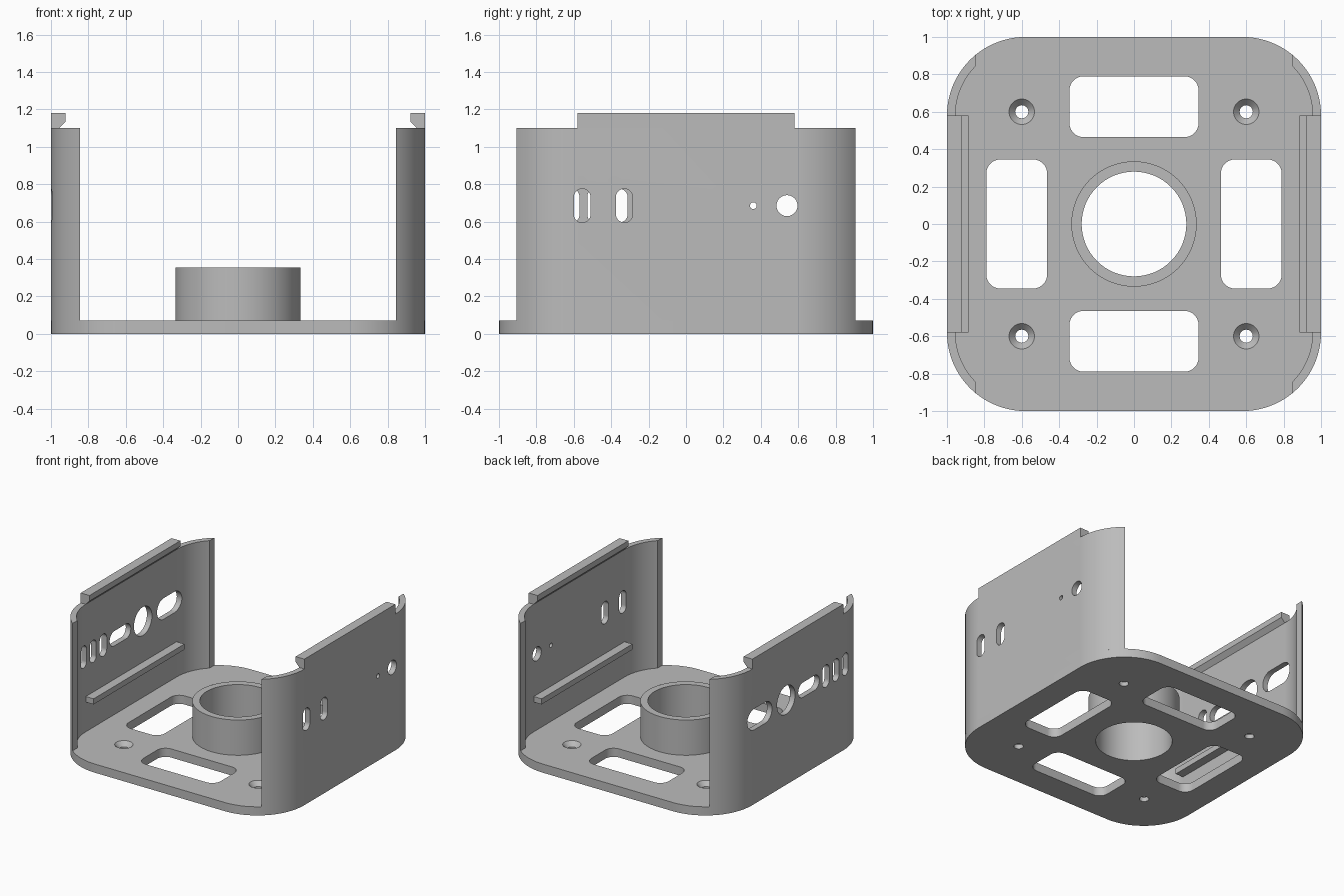
import bpy
import bmesh
from math import sin, cos, acos, pi, radians
from mathutils import Vector

if "Cube" in bpy.data.objects:
    bpy.data.objects.remove(bpy.data.objects["Cube"], do_unlink=True)

grey = bpy.data.materials.new("plain_grey")
grey.use_nodes = True
grey.diffuse_color = (0.5, 0.5, 0.5, 1)
grey.node_tree.nodes["Principled BSDF"].inputs["Base Color"].default_value = (0.5, 0.5, 0.5, 1)

PLATE = 0.07      # plate thickness
WALL_TOP = 1.10
CORNER = 0.42     # outer corner radius
THICK = 0.045     # wall thickness
MID = 1 - CORNER  # corner arc centre
WALL_EDGE = 0.845 # where the walls stop, in x
LIP_HALF = 0.58
HOLE_Z = 0.685


def arc(cx, cy, r, a0, a1, n=24):
    return [(cx + r * cos(a0 + (a1 - a0) * i / n), cy + r * sin(a0 + (a1 - a0) * i / n))
            for i in range(n + 1)]


def rounded_rect(cx, cy, w, h, r, n=16):
    """Outline of a rounded rectangle; slightly short of r it makes a slot."""
    pts = []
    for k, (sx, sy) in enumerate([(1, 1), (-1, 1), (-1, -1), (1, -1)]):
        pts += arc(cx + sx * (w / 2 - r), cy + sy * (h / 2 - r), r, k * pi / 2, (k + 1) * pi / 2, n)
    return pts


def circle(cx, cy, r, n=64):
    return arc(cx, cy, r, 0, 2 * pi, n)[:-1]


def finish(name, bm):
    bmesh.ops.remove_doubles(bm, verts=bm.verts, dist=1e-5)
    bmesh.ops.recalc_face_normals(bm, faces=bm.faces)
    mesh = bpy.data.meshes.new(name)
    bm.to_mesh(mesh)
    bm.free()
    mesh.materials.append(grey)
    obj = bpy.data.objects.new(name, mesh)
    bpy.context.collection.objects.link(obj)
    return obj


def prism(name, pts, lo, hi, axis="z"):
    """Extrude an outline along an axis: z takes (x, y), x takes (y, z), y takes (x, z)."""
    place = {"z": lambda a, b, t: (a, b, t),
             "x": lambda a, b, t: (t, a, b),
             "y": lambda a, b, t: (a, t, b)}[axis]
    bm = bmesh.new()
    face = bm.faces.new([bm.verts.new(place(a, b, lo)) for a, b in pts])
    new = bmesh.ops.extrude_face_region(bm, geom=[face])["geom"]
    shift = Vector(place(0, 0, hi - lo))
    bmesh.ops.translate(bm, vec=shift, verts=[v for v in new if isinstance(v, bmesh.types.BMVert)])
    return finish(name, bm)


def cut(obj, cutters):
    """Subtract the cutters one by one, then discard them."""
    bpy.context.view_layer.objects.active = obj
    for cutter in cutters:
        cutter.hide_render = True
        mod = obj.modifiers.new("cut", "BOOLEAN")
        mod.operation = "DIFFERENCE"
        mod.solver = "EXACT"
        mod.object = cutter
        bpy.ops.object.modifier_apply(modifier=mod.name)
        bpy.data.objects.remove(cutter, do_unlink=True)


def countersink(x, y):
    """Screw hole cutter: narrow shaft opening into a cone at the plate top."""
    bm = bmesh.new()
    rings = []
    for r, z in [(0.035, -0.1), (0.035, 0.035), (0.068, PLATE), (0.068, 0.12)]:
        rings.append([bm.verts.new((a, b, z)) for a, b in circle(x, y, r, 40)])
    for low, high in zip(rings, rings[1:]):
        for i in range(40):
            j = (i + 1) % 40
            bm.faces.new((low[i], low[j], high[j], high[i]))
    bm.faces.new(rings[0])
    bm.faces.new(rings[-1])
    return finish("screw_cutter", bm)


# Base plate with four windows, a centre bore and four screw holes
plate = prism("base_plate", rounded_rect(0, 0, 2, 2, CORNER, 24), 0, PLATE)
tools = [prism("bore_cutter", circle(0, 0, 0.28), -0.1, 0.2)]
for s in (-1, 1):
    tools.append(prism("window_cutter", rounded_rect(0, s * 0.627, 0.69, 0.325, 0.075), -0.1, 0.2))
    tools.append(prism("window_cutter", rounded_rect(s * 0.627, 0, 0.325, 0.69, 0.075), -0.1, 0.2))
    tools += [countersink(s * 0.6, t * 0.6) for t in (-1, 1)]
cut(plate, tools)

# Centre collar
collar = prism("centre_collar", circle(0, 0, 0.335), PLATE, 0.355)
cut(collar, [prism("bore_cutter", circle(0, 0, 0.28), -0.1, 0.5)])
parts = [plate, collar]

# Holes in each wall: (y, width, height); equal sizes give a round hole
holes = {
    "right": [(-0.555, 0.09, 0.18), (-0.33, 0.09, 0.18), (0.36, 0.036, 0.036), (0.54, 0.112, 0.112)],
    "left": [(-0.61, 0.08, 0.18), (-0.487, 0.08, 0.18), (-0.357, 0.09, 0.18),
             (-0.14, 0.27, 0.12), (0.15, 0.23, 0.23), (0.485, 0.31, 0.17)],
}

for side, s in (("right", 1), ("left", -1)):
    # Side wall wrapping round both corners
    inner = CORNER - THICK
    a_out = acos((WALL_EDGE - MID) / CORNER)
    a_in = acos((WALL_EDGE - MID) / inner)
    outline = (arc(MID, -MID, CORNER, -a_out, 0) + arc(MID, MID, CORNER, 0, a_out)
               + arc(MID, MID, inner, a_in, 0) + arc(MID, -MID, inner, 0, -a_in))
    wall = prism(side + "_wall", [(s * x, y) for x, y in outline], PLATE, WALL_TOP)
    cut(wall, [prism("hole_cutter", rounded_rect(y, HOLE_Z, w, h, min(w, h) / 2 - 1e-4),
                     min(s * 0.8, s * 1.2), max(s * 0.8, s * 1.2), "x") for y, w, h in holes[side]])

    # Top lip with a chamfered underside, and the inner support rail
    face = 1 - THICK
    lip = [(1, WALL_TOP), (1, 1.18), (0.922, 1.18), (0.922, 1.135), (face, WALL_TOP)]
    rail = [(face, 0.31), (face, 0.355), (0.885, 0.355), (0.885, 0.31)]
    parts.append(wall)
    for name, profile in (("_top_lip", lip), ("_inner_rail", rail)):
        parts.append(prism(side + name, [(s * x, z) for x, z in profile], -LIP_HALF, LIP_HALF, "y"))

# Smooth the curves, keep the edges crisp
bpy.ops.object.select_all(action="DESELECT")
for obj in parts:
    obj.select_set(True)
bpy.context.view_layer.objects.active = plate
bpy.ops.object.shade_smooth_by_angle(angle=radians(30))
